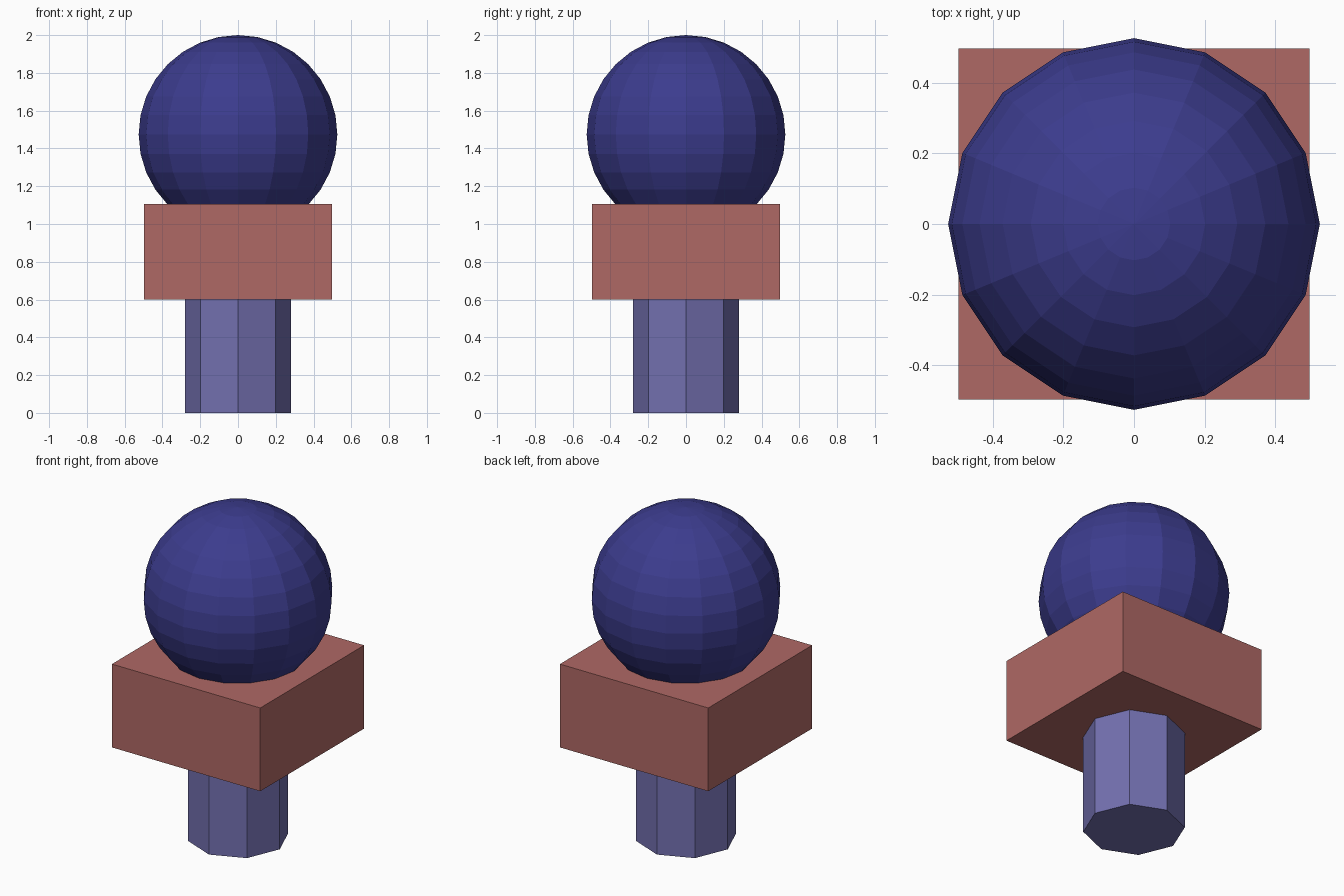
import bpy

if "Cube" in bpy.data.objects:
    bpy.data.objects.remove(bpy.data.objects["Cube"])


def finish(name, color):
    """Name the active part, flat-shade it and give it a colour."""
    ob = bpy.context.object
    ob.name = name
    bpy.ops.object.transform_apply(location=False, rotation=False, scale=True)
    bpy.ops.object.shade_flat()
    mat = bpy.data.materials.new(name + "_color")
    mat.diffuse_color = (*color, 1.0)
    mat.use_nodes = True
    mat.node_tree.nodes["Principled BSDF"].inputs["Base Color"].default_value = mat.diffuse_color
    ob.data.materials.append(mat)
    return ob


STEM_TOP, BLOCK_TOP = 0.6, 1.105
BLOCK_SIDE = 0.995
BALL_RADIUS = 0.526

# Octagonal stem standing on the ground
bpy.ops.mesh.primitive_cylinder_add(vertices=8, radius=0.28, depth=STEM_TOP,
                                    location=(0, 0, STEM_TOP / 2))
finish("stem", (0.17, 0.16, 0.43))

# Square block on the stem
bpy.ops.mesh.primitive_cube_add(size=1, location=(0, 0, (STEM_TOP + BLOCK_TOP) / 2))
bpy.context.object.scale = (BLOCK_SIDE, BLOCK_SIDE, BLOCK_TOP - STEM_TOP)
finish("block", (0.43, 0.14, 0.13))

# Faceted ball sunk into the block
bpy.ops.mesh.primitive_uv_sphere_add(segments=16, ring_count=16, radius=BALL_RADIUS,
                                     location=(0, 0, 2 - BALL_RADIUS))
finish("ball", (0.045, 0.045, 0.27))
